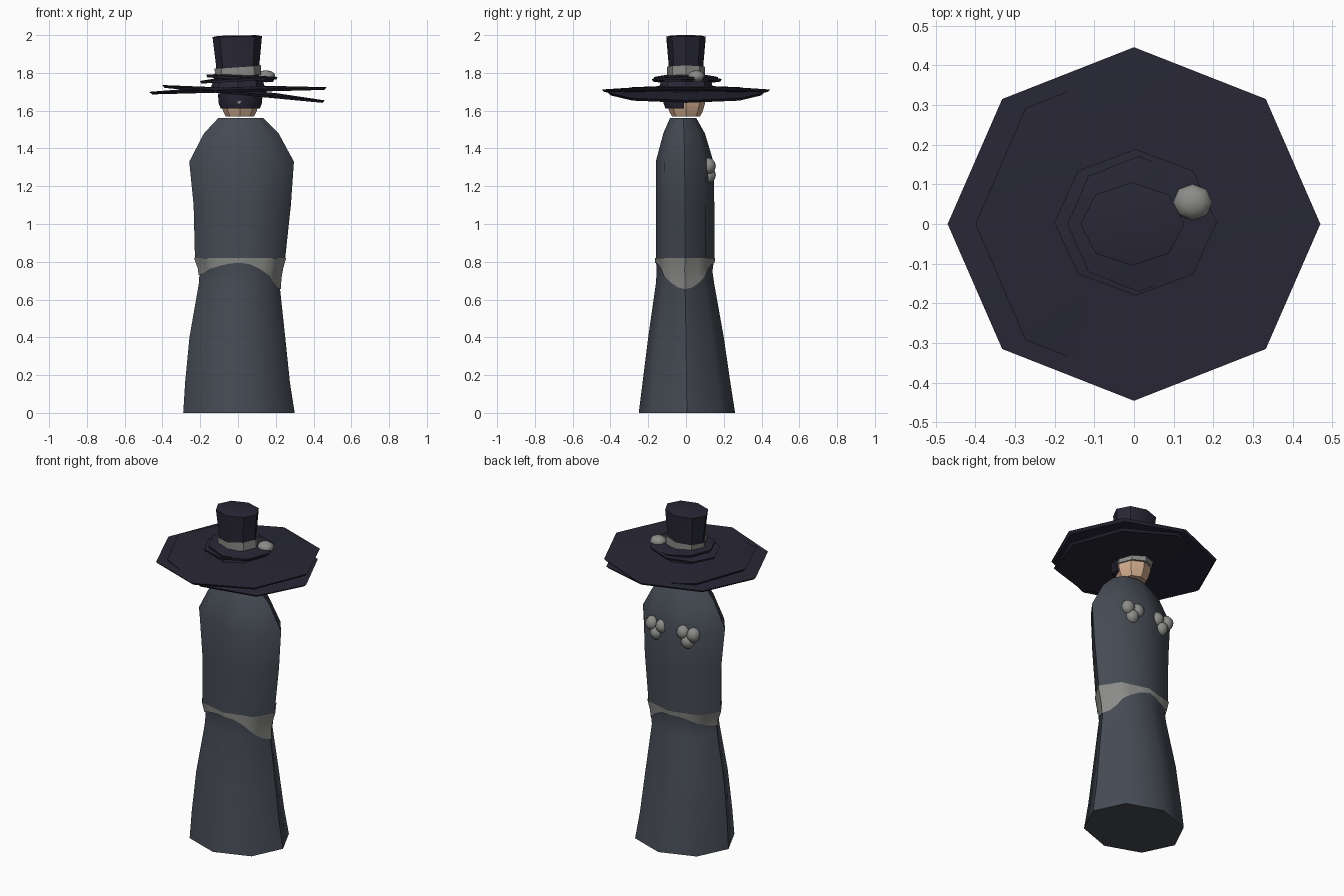
import bpy, bmesh, math
from mathutils import Matrix, Vector

if "Cube" in bpy.data.objects:
    bpy.data.objects.remove(bpy.data.objects["Cube"])


def material(name, rgb):
    m = bpy.data.materials.new(name)
    m.use_nodes = True
    m.diffuse_color = (*rgb, 1)
    m.node_tree.nodes["Principled BSDF"].inputs["Base Color"].default_value = (*rgb, 1)
    return m


SLATE = material("slate cloth", (0.06, 0.07, 0.088))
NIGHT = material("dark hat felt", (0.021, 0.02, 0.036))
GREY = material("grey trim", (0.26, 0.26, 0.25))
SKIN = material("skin", (0.62, 0.4, 0.26))
SIDES = 8


def finish(bm, name, mat, angle=40):
    bmesh.ops.recalc_face_normals(bm, faces=bm.faces)
    mesh = bpy.data.meshes.new(name)
    bm.to_mesh(mesh)
    bm.free()
    obj = bpy.data.objects.new(name, mesh)
    bpy.context.collection.objects.link(obj)
    mesh.materials.append(mat)
    bpy.ops.object.select_all(action="DESELECT")
    obj.select_set(True)
    bpy.context.view_layer.objects.active = obj
    bpy.ops.object.shade_smooth_by_angle(angle=math.radians(angle))
    return obj


def loft(name, rings, mat, caps=True, angle=40):
    """Skin a list of closed point rings."""
    bm = bmesh.new()
    rows = [[bm.verts.new(p) for p in ring] for ring in rings]
    n = len(rows[0])
    for a, b in zip(rows, rows[1:]):
        for i in range(n):
            j = (i + 1) % n
            bm.faces.new((a[i], a[j], b[j], b[i]))
    if caps:
        bm.faces.new(rows[0])
        bm.faces.new(rows[-1])
    return finish(bm, name, mat, angle)


def turned(name, profile, mat, centre, tilt=0, squash=1, caps=True):
    """Octagonal turned part from (radius, height) pairs, tilted sideways."""
    m = Matrix.Translation(centre) @ Matrix.Rotation(math.radians(tilt), 4, "Y")
    rings = []
    for r, z in profile:
        turns = [math.tau * i / SIDES for i in range(SIDES)]
        rings.append([m @ Vector((r * math.cos(t), r * squash * math.sin(t), z)) for t in turns])
    return loft(name, rings, mat, caps)


# Robe sections: height, right x, left x, front y, back y
ROBE = [
    (0.0, -0.29, 0.30, -0.25, 0.26),
    (0.16, -0.28, 0.275, -0.23, 0.235),
    (0.40, -0.257, 0.25, -0.20, 0.20),
    (0.68, -0.208, 0.22, -0.16, 0.15),
    (0.75, -0.203, 0.23, -0.155, 0.14),
    (0.82, -0.228, 0.25, -0.16, 0.15),
    (1.10, -0.235, 0.28, -0.16, 0.15),
    (1.33, -0.258, 0.296, -0.16, 0.145),
    (1.48, -0.18, 0.215, -0.12, 0.10),
    (1.56, -0.105, 0.135, -0.085, 0.055),
]


def robe_point(t, z, grow=0.0):
    """Point on the robe surface at a given angle and height."""
    for a, b in zip(ROBE, ROBE[1:]):
        if z <= b[0]:
            break
    k = (z - a[0]) / (b[0] - a[0])
    _, x0, x1, y0, y1 = [p + (q - p) * k for p, q in zip(a, b)]
    x = (x0 + x1) / 2 + ((x1 - x0) / 2 + grow) * math.cos(t)
    y = (y0 + y1) / 2 + ((y1 - y0) / 2 + grow) * math.sin(t)
    return (x, y, z)


def robe_rings(rows):
    return [[robe_point(math.tau * i / SIDES, row[0]) for i in range(SIDES)] for row in rows]


loft("skirt", robe_rings(ROBE[:6]), SLATE, angle=50)
loft("coat", robe_rings(ROBE[5:]), SLATE, angle=50)


# Waist sash: straight top, lower edge dipping at both sides
def sash_ring(k):
    ring = []
    for i in range(SIDES * 3):
        f = i / 3
        lo = math.floor(f)
        t0, t1 = math.tau * lo / SIDES, math.tau * (lo + 1) / SIDES
        c = math.cos(math.tau * f / SIDES)
        low = 0.795 - (0.14 if c > 0 else 0.065) * c * c
        z = 0.82 + (low - 0.82) * k
        p = Vector(robe_point(t0, z, 0.005))
        ring.append(p.lerp(Vector(robe_point(t1, z, 0.005)), f - lo))
    return ring


loft("waist_sash", [sash_ring(k) for k in (0, 0.33, 0.66, 1)], GREY, caps=False, angle=50)

# Head and the grey hair ring above it
turned("head", [(0.075, -0.055), (0.088, -0.03), (0.1, 0.01), (0.1, 0.09)], SKIN, (0.01, 0, 1.625))
turned("hair_ring", [(0.104, 0), (0.108, 0.035)], GREY, (0.01, 0.01, 1.655), 3)


# Dark mask wrapped around the front of the head
def mask_ring(r, z):
    turns = [math.pi + math.pi * i / 6 for i in range(7)]
    return [(0.012 + r * math.cos(t), r * 0.95 * math.sin(t) - 0.01, z) for t in turns]


loft("face_mask", [mask_ring(0.104, 1.612), mask_ring(0.115, 1.64), mask_ring(0.118, 1.69)], NIGHT)

# Small pale notch on the mask
bm = bmesh.new()
bm.faces.new([bm.verts.new(p) for p in ((-0.012, -0.125, 1.652), (0.004, -0.125, 1.632), (0.02, -0.125, 1.652))])
finish(bm, "mask_notch", GREY)


# Hat: two crossed wide brims, two small brims, crown and ribbon
def disc(name, r, thick, centre, tilt, squash):
    turned(name, [(r * 0.97, -thick), (r, 0), (r * 0.4, thick)], NIGHT, centre, tilt, squash)


disc("wide_brim", 0.47, 0.014, (0, 0, 1.712), -1.5, 0.948)
disc("lower_brim", 0.432, 0.014, (0.03, 0, 1.695), 5.4, 0.955)
disc("small_brim", 0.205, 0.014, (0.004, 0.004, 1.768), -3, 0.9)
disc("upper_small_brim", 0.18, 0.014, (0.012, 0, 1.778), 4, 0.95)
turned("hat_base", [(0.15, 0), (0.125, 0.08)], NIGHT, (0, 0, 1.70))
turned("crown", [(0.112, 0), (0.115, 0.09), (0.131, 0.237), (0.1, 0.243)],
       NIGHT, (0, 0, 1.755), -1, 0.8)
turned("hat_ribbon", [(0.121, -0.025), (0.123, 0.026)], GREY, (0, 0, 1.806), -4, 0.82, caps=False)


# Rounded puffs on the hat and on the upper back
def puff(name, centre, size):
    bm = bmesh.new()
    bmesh.ops.create_uvsphere(bm, u_segments=8, v_segments=6, radius=1)
    bmesh.ops.transform(bm, matrix=Matrix.Translation(centre) @ Matrix.Diagonal((*size, 1)), verts=bm.verts)
    finish(bm, name, GREY, 60)


puff("hat_puff", (0.148, 0.055, 1.782), (0.05, 0.046, 0.032))
for side, x in (("right", -0.1), ("left", 0.11)):
    for i, (dx, dz) in enumerate(((-0.034, 0.02), (0.034, 0.02), (0.004, -0.028))):
        puff(f"{side}_back_puff_{i + 1}", (x + dx, 0.118, 1.287 + dz), (0.04, 0.04, 0.043))
